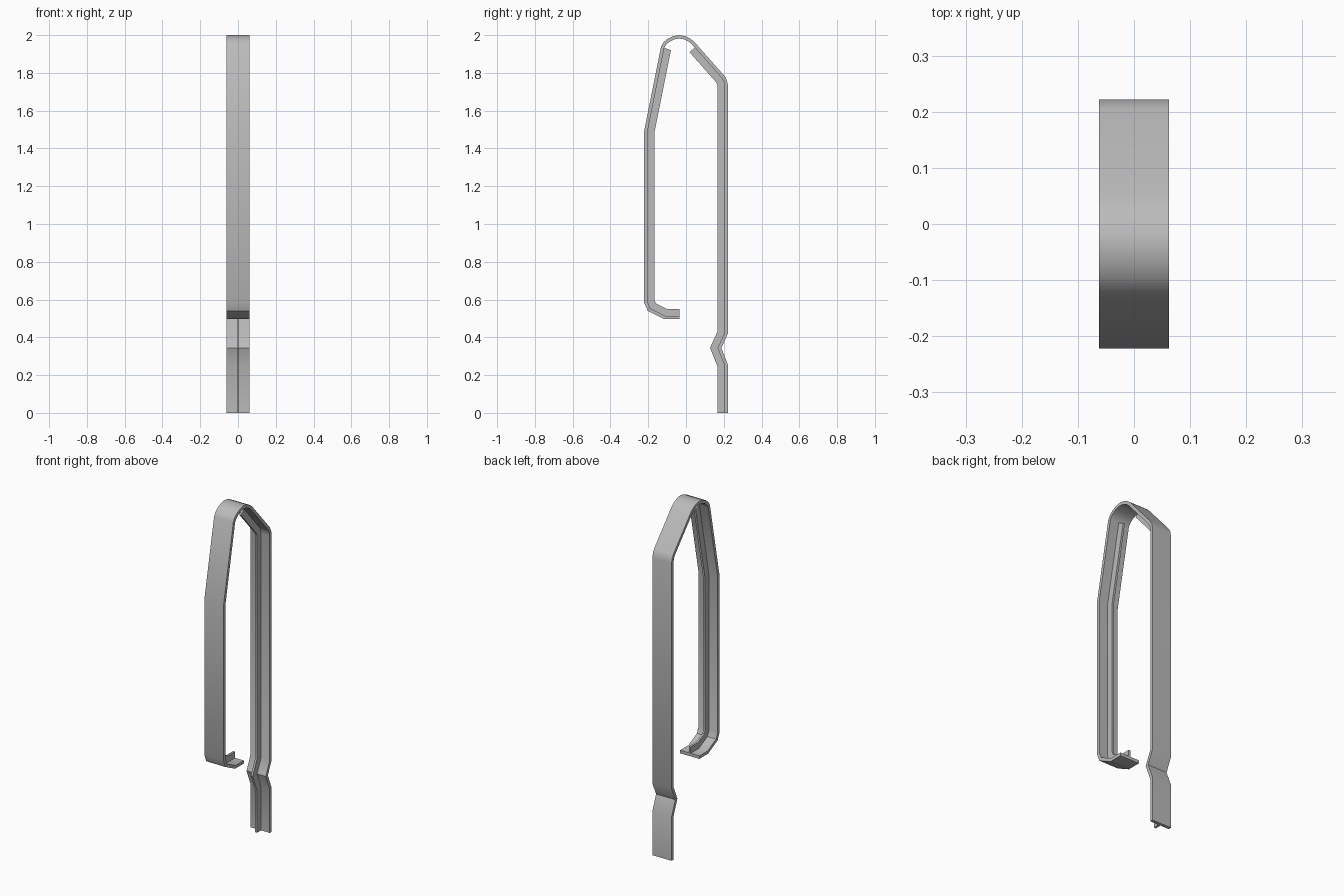
import bpy
import bmesh
import math
from mathutils import Vector

cube = bpy.data.objects.get("Cube")
if cube:
    bpy.data.objects.remove(cube, do_unlink=True)

# Plain metal
metal = bpy.data.materials.new("grey metal")
metal.use_nodes = True
grey = (0.5, 0.5, 0.5, 1)
metal.diffuse_color = grey
metal.node_tree.nodes["Principled BSDF"].inputs["Base Color"].default_value = grey

# Outer side profile (y, z): front hook, front arm, top bow, back arm with kink
front_arm = [(-0.035, 0.496), (-0.115, 0.496), (-0.203, 0.54), (-0.222, 0.585),
             (-0.222, 1.49), (-0.132, 1.94)]
bow = [(-0.118, 1.963), (-0.095, 1.982), (-0.066, 1.995), (-0.035, 2.0),
       (-0.005, 1.995), (0.022, 1.982), (0.042, 1.966)]
back_arm = [(0.06, 1.946), (0.205, 1.782), (0.216, 1.762), (0.222, 1.735),
            (0.222, 0.42), (0.187, 0.343), (0.222, 0.255), (0.222, 0)]
path = [Vector(p) for p in front_arm + bow + back_arm]


def offset(points, distance):
    """Shift a profile inward with mitred corners."""
    normals = []
    for a, b in zip(points, points[1:]):
        d = (b - a).normalized()
        normals.append(Vector((d.y, -d.x)))
    result = []
    for i, p in enumerate(points):
        n1 = normals[max(i - 1, 0)]
        n2 = normals[min(i, len(normals) - 1)]
        result.append(p + (n1 + n2) * distance / (1 + n1.dot(n2)))
    return result


def bar(name, outer, inner, half_width):
    """Sweep a rectangular section between two matching profiles."""
    bm = bmesh.new()
    rings = []
    for o, i in zip(outer, inner):
        corners = [(-half_width, o), (half_width, o), (half_width, i), (-half_width, i)]
        rings.append([bm.verts.new((x, p.x, p.y)) for x, p in corners])
    for a, b in zip(rings, rings[1:]):
        for k in range(4):
            m = (k + 1) % 4
            bm.faces.new((a[k], a[m], b[m], b[k]))
    bm.faces.new(rings[0])
    bm.faces.new(rings[-1])
    bmesh.ops.recalc_face_normals(bm, faces=bm.faces)
    mesh = bpy.data.meshes.new(name)
    bm.to_mesh(mesh)
    bm.free()
    mesh.materials.append(metal)
    obj = bpy.data.objects.new(name, mesh)
    bpy.context.collection.objects.link(obj)
    bpy.ops.object.select_all(action="DESELECT")
    obj.select_set(True)
    bpy.context.view_layer.objects.active = obj
    bpy.ops.object.shade_smooth_by_angle(angle=math.radians(35))


# Bent strip and the stiffening ribs along its inside
strip_inner = offset(path, 0.018)
rib_edge = offset(path, 0.055)
bar("clip_strip", path, strip_inner, 0.062)

front_end = len(front_arm)
back_start = front_end + len(bow)
bar("front_rib", strip_inner[:front_end], rib_edge[:front_end], 0.006)
bar("back_rib", strip_inner[back_start:], rib_edge[back_start:], 0.006)
